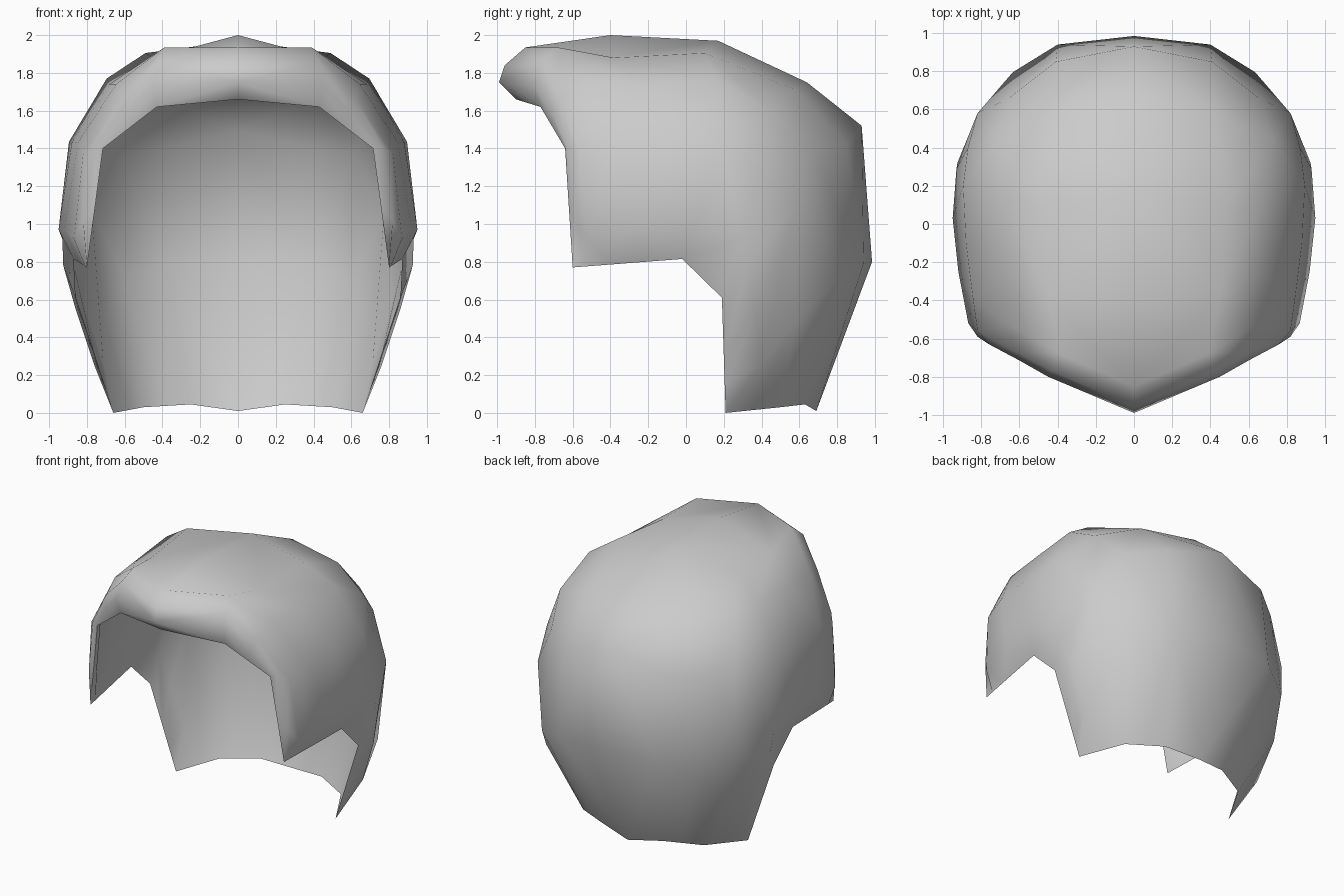
import bpy, bmesh, math
from mathutils import Vector

cube = bpy.data.objects.get("Cube")
if cube:
    bpy.data.objects.remove(cube, do_unlink=True)

INNER_GAP = 0.055
HEAD_CORE = Vector((0, 0, 0.4))


def points(*coords):
    return [Vector(c) for c in coords]


def between_rims(inner, curve, outer):
    """Complete a guide whose two rim ends lie halfway between its neighbours."""
    return [(inner[0] + outer[0]) / 2] + curve + [(inner[-1] + outer[-1]) / 2]


# Guide curves for the left half, each running from front rim to nape hem
centre = [Vector((0, y, z)) for y, z in (
    (-.90, 1.66), (-.99, 1.75), (-.96, 1.84), (-.85, 1.935), (-.40, 2.0),
    (.17, 1.97), (.64, 1.75), (.93, 1.52), (.985, .80), (.69, .01))]
crown = points(
    (.43, -.77, 1.62), (.45, -.80, 1.73), (.43, -.77, 1.85), (.39, -.68, 1.935), (.45, -.38, 1.88),
    (.49, .10, 1.905), (.42, .58, 1.71), (.41, .85, 1.42), (.40, .94, .79), (.25, .63, .045))
temple = points(
    (.715, -.64, 1.40), (.76, -.63, 1.41), (.82, -.56, 1.37), (.845, -.38, 1.435), (.88, -.10, 1.43),
    (.895, .20, 1.435), (.87, .40, 1.27), (.82, .58, 1.08), (.75, .58, .48), (.50, .50, .03))
shoulder = points(
    (.60, -.715, 1.59), (.62, -.67, 1.67), (.645, -.53, 1.74), (.68, -.25, 1.74),
    (.695, .15, 1.77), (.725, .45, 1.60), (.655, .66, 1.39), (.635, .795, .70))
cheek = points(
    (.82, -.59, 1.02), (.868, -.52, .92), (.92, -.25, .97), (.95, .03, .97),
    (.93, .29, .92), (.925, .32, .78), (.86, .37, .55), (.76, .39, .25))

# Side edge: straight under the temple, then down behind the ear notch
front_tip, notch, ear, nape = points(
    (.80, -.60, .77), (.87, -.02, .815), (.86, .19, .61), (.66, .21, 0))
edge = [front_tip.lerp(notch, (i / 4) ** 1.5) for i in range(5)]
edge += [ear.lerp(nape, i / 4) for i in range(5)]

shoulder = between_rims(crown, shoulder, temple)
cheek = between_rims(temple, cheek, edge)

# Outer surface in triangles, mirrored across x = 0
half = [centre, crown, shoulder, temple, cheek, edge]
mirrored = [[Vector((-p.x, p.y, p.z)) for p in c] for c in reversed(half[1:])]
bm = bmesh.new()
columns = [[bm.verts.new(p) for p in c] for c in mirrored + half]
for c0, c1 in zip(columns, columns[1:]):
    for i in range(len(centre) - 1):
        a, b, c, d = c0[i], c1[i], c1[i + 1], c0[i + 1]
        # Fold each quad outwards, but dip beside the peak of the crown
        outward_ac = ((a.co + c.co) / 2 - HEAD_CORE).length > ((b.co + d.co) / 2 - HEAD_CORE).length
        beside_peak = i in (3, 4) and columns[5] in (c0, c1)
        if outward_ac != beside_peak:
            triangles = (a, b, c), (a, c, d)
        else:
            triangles = (a, b, d), (b, c, d)
        for t in triangles:
            bm.faces.new(t)
bm.normal_update()

# Inner lining, tapering to nothing where it meets the rim
outer_faces = bm.faces[:]
lining = {v: v for v in bm.verts if v.is_boundary}
for v in [v for v in bm.verts if not v.is_boundary]:
    lining[v] = bm.verts.new(v.co - v.normal * INNER_GAP)
for f in outer_faces:
    corners = [lining[v] for v in reversed(f.verts)]
    if set(corners) != set(f.verts):
        bm.faces.new(corners)

mesh = bpy.data.meshes.new("hair_cap")
bm.to_mesh(mesh)
bm.free()
hair = bpy.data.objects.new("hair_cap", mesh)
bpy.context.collection.objects.link(hair)

# Single pale grey
grey = bpy.data.materials.new("pale_grey")
grey.use_nodes = True
colour = (0.6, 0.6, 0.6, 1)
grey.diffuse_color = colour
grey.node_tree.nodes["Principled BSDF"].inputs["Base Color"].default_value = colour
mesh.materials.append(grey)

# Smooth surface with a crisp rim
bpy.ops.object.select_all(action='DESELECT')
hair.select_set(True)
bpy.context.view_layer.objects.active = hair
bpy.ops.object.shade_smooth_by_angle(angle=math.radians(100))
